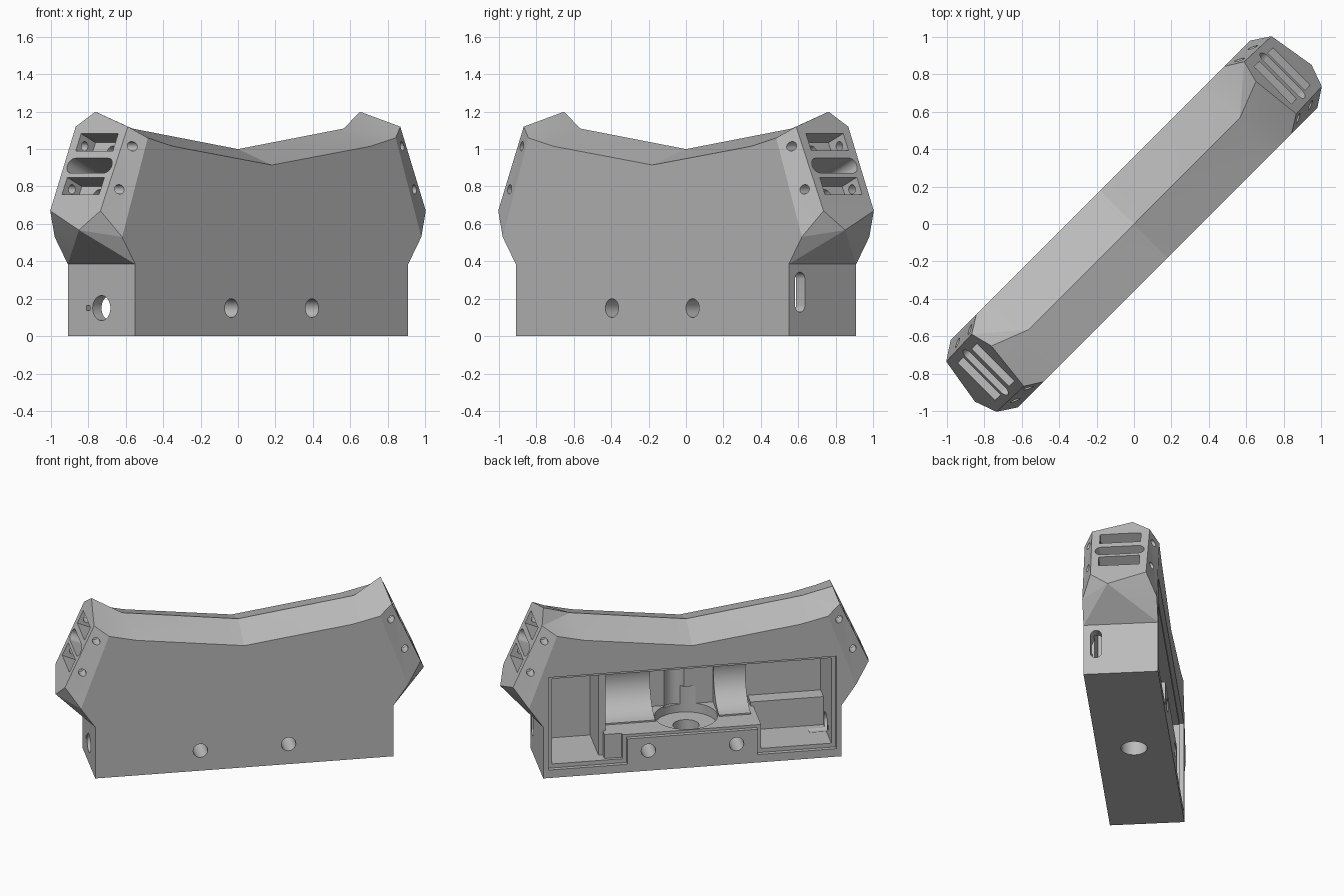
import bpy, bmesh, math
from mathutils import Matrix, Vector

if "Cube" in bpy.data.objects:
    bpy.data.objects.remove(bpy.data.objects["Cube"])

grey = bpy.data.materials.new("plain_grey")
grey.use_nodes = True
colour = (0.5, 0.5, 0.5, 1)
grey.diffuse_color = colour
grey.node_tree.nodes["Principled BSDF"].inputs["Base Color"].default_value = colour

HALF = 0.255      # half thickness of the slab
TILT = 0.444      # lean of the end plates
TURN = Matrix.Rotation(math.radians(45), 4, 'Z')


def make_object(name, bm):
    bmesh.ops.recalc_face_normals(bm, faces=bm.faces)
    mesh = bpy.data.meshes.new(name)
    bm.to_mesh(mesh)
    bm.free()
    mesh.materials.append(grey)
    ob = bpy.data.objects.new(name, mesh)
    bpy.context.collection.objects.link(ob)
    return ob


def rect(x0, x1, y0, y1):
    return [(x0, y0), (x1, y0), (x1, y1), (x0, y1)]


def obround(radius, reach=0.0, n=36):
    # circle, or a slot stretched along its first axis
    pts = []
    for i in range(n + 1 if reach else n):
        a = 2 * math.pi * i / n - math.pi / 2
        side = reach if i <= n // 2 else -reach
        pts.append((radius * math.cos(a) + side, radius * math.sin(a)))
    if reach:
        pts[-1] = (-reach, -radius)
    return pts


def prism(name, outline, depth, frame):
    # outline extruded along the third axis of the frame
    bm = bmesh.new()
    low = [bm.verts.new(frame @ Vector((a, b, 0))) for a, b in outline]
    face = bm.faces.new(low)
    new = bmesh.ops.extrude_face_region(bm, geom=[face])["geom"]
    push = frame.to_3x3() @ Vector((0, 0, depth))
    bmesh.ops.translate(bm, vec=push, verts=[g for g in new if isinstance(g, bmesh.types.BMVert)])
    return make_object(name, bm)


def frame(a, b, origin):
    a, b = Vector(a).normalized(), Vector(b).normalized()
    m = Matrix((a, b, a.cross(b))).transposed().to_4x4()
    m.translation = origin
    return m


def along_x(x, y, z):
    return frame((0, 1, 0), (0, 0, 1), (x, y, z))


def along_y(x, y, z):
    # x, z outline pushed towards -y
    return frame((1, 0, 0), (0, 0, 1), (x, y, z))


# Body: one half defined and repeated to both ends
bm = bmesh.new()


def add(*points):
    bm.faces.new([bm.verts.new(p) for p in points])


for e in (1, -1):
    tip = (e * 1.273, -0.07, 0.567)
    peak = (e * 1.0, 0.078, 1.2)
    ridge0, ridge1 = (0, 0, 1.0), (e * 0.8, 0, 1.11)
    ends = {}
    for s in (1, -1):
        y = s * HALF
        c, b, a = (0, y, 0), (e * 1.032, y, 0), (e * 1.032, y, 0.385)
        shoulder, t2 = (e * 1.131, y, 0.53), (e * 0.937, y, 1.06)
        t1, t0 = (e * 0.747, y, 1.015), (0, y, 0.915)
        p1, p2 = (e * 1.23, s * 0.19, 0.67), (e * 1.03, s * 0.197, 1.12)
        add(c, b, a, shoulder, t2, t1, t0)
        add(shoulder, p1, p2)
        add(shoulder, p2, t2)
        add(t0, t1, ridge0)
        add(t1, ridge1, ridge0)
        add(t1, t2, ridge1)
        add(t2, p2, ridge1)
        add(p2, peak, ridge1)
        add(a, shoulder, tip)
        add(shoulder, p1, tip)
        ends[s] = (c, b, a, p1, p2)
    (c1, b1, a1, p1, p2), (c2, b2, a2, q1, q2) = ends[1], ends[-1]
    add(tip, p1, p2, peak, q2, q1)
    add(a1, a2, tip)
    add(b1, b2, a2, a1)
    add(c1, c2, b2, b1)
bmesh.ops.remove_doubles(bm, verts=bm.verts, dist=0.0005)
body = make_object("slab_body", bm)

cutters = []


def cut(outline, depth, place):
    cutters.append(prism("cutter", outline, depth, place))


# Rear pocket with a shallow lid rim, notched round the middle boss
for edge, low, high, notch, step, floor in ((0.995, 0.06, 0.755, 0.45, 0.25, 0.225),
                                            (0.965, 0.09, 0.73, 0.48, 0.27, -0.19)):
    cut([(edge, low), (edge, high), (-edge, high), (-edge, low),
         (-notch, low), (-notch, step), (notch, step), (notch, low)],
        0.3 - floor, along_y(0, 0.3, 0))

# Through holes, bottom bore, counterbore and upright groove
for x in (-0.305, 0.305):
    cut(obround(0.05), 0.8, along_y(x, 0.4, 0.15))
up = Matrix.Translation
cut(obround(0.09), 0.5, up((0, 0, -0.1)))
cut(obround(0.215), 0.2, up((0, 0, 0.2)))
cut(obround(0.08), 0.46, up((0.05, -0.15, 0.26)))

# Openings in the lower end walls
cut(obround(0.067), 0.3, along_x(-1.15, 0, 0.15))
cut(rect(-0.013, 0.013, -0.013, 0.013), 0.3, along_x(-1.15, 0.1, 0.15))
cut(obround(0.037, 0.07), 0.3, frame((0, 0, 1), (0, -1, 0), (0.9, -0.17, 0.235)))

# Slots and screw holes in the leaning end plates and their chamfers
for e in (1, -1):
    def plate(z, lift):
        pos = Vector((e * (1.23 - TILT * (z - 0.67)), 0, z))
        normal = Vector((e, 0, TILT)).normalized()
        side = Vector((0, 1, 0))
        return frame(side, side.cross(normal) * -1, pos + normal * lift)
    for z in (1.037, 0.803):
        cut(rect(-0.14, 0.14, -0.05, 0.05), -0.17, plate(z, 0.05))
        cut(obround(0.032), -0.25, plate(z, 0.05))
    cut(obround(0.043, 0.125), -0.3, plate(0.912, 0.05))
    for s in (1, -1):
        for x, z in ((1.02, 1.015), (1.115, 0.785)):
            cut(obround(0.025), 0.17, along_y(e * x, 0.3 if s > 0 else -0.13, z))

for c in cutters:
    m = body.modifiers.new("cut", 'BOOLEAN')
    m.operation, m.solver, m.object = 'DIFFERENCE', 'EXACT', c
bpy.context.view_layer.update()
carved = bpy.data.meshes.new_from_object(body.evaluated_get(bpy.context.evaluated_depsgraph_get()))
body.modifiers.clear()
body.data = carved
for c in cutters:
    bpy.data.objects.remove(c)

# Fittings inside the pocket
arc = [(0.05 + 0.22 * math.cos(a), 0.5 + 0.22 * math.sin(a))
       for a in (math.pi / 2 + math.pi * i / 18 for i in range(19))]
cradle = [(0.05, 0.735)] + arc + [(0.05, 0.265), (-0.2, 0.265), (-0.2, 0.735)]
parts = [body,
         prism("left_cradle", cradle, 0.36, along_x(0.22, 0, 0)),
         prism("right_cradle", cradle, 0.22, along_x(-0.44, 0, 0)),
         prism("divider_wall", rect(-0.2, 0.14, 0.08, 0.7), 0.05, along_x(0.58, 0, 0)),
         prism("block_foot", rect(-0.2, 0.2, 0.08, 0.27), 0.13, along_x(0.47, 0, 0)),
         prism("right_ledge", rect(-0.2, -0.08, 0.08, 0.3), 0.51, along_x(-0.97, 0, 0))]

for ob in parts:
    ob.data.transform(TURN)
    bpy.ops.object.select_all(action='DESELECT')
    ob.select_set(True)
    bpy.context.view_layer.objects.active = ob
    bpy.ops.object.shade_smooth_by_angle(angle=math.radians(12))
